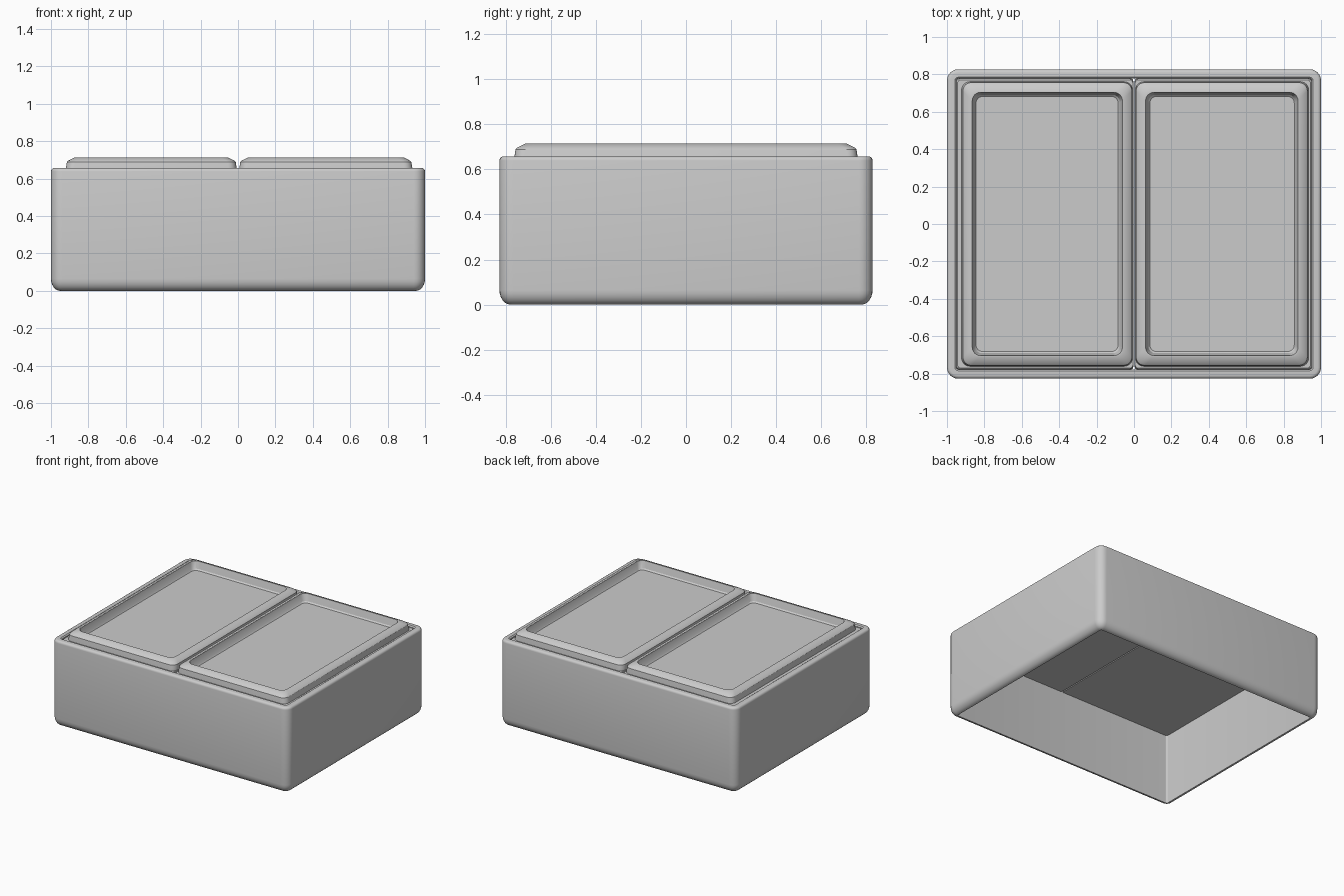
import bpy, bmesh, math

if "Cube" in bpy.data.objects:
    bpy.data.objects.remove(bpy.data.objects["Cube"])


def rounded_ring(bm, x0, x1, hy, r, z, seg=6):
    """One horizontal rounded-rectangle loop of vertices."""
    ring = []
    corners = [(x1 - r, hy - r, 0), (x0 + r, hy - r, 90),
               (x0 + r, -hy + r, 180), (x1 - r, -hy + r, 270)]
    for cx, cy, start in corners:
        for i in range(seg + 1):
            a = math.radians(start + 90 * i / seg)
            ring.append(bm.verts.new((cx + r * math.cos(a), cy + r * math.sin(a), z)))
    return ring


def loft(name, rings, closed=False):
    """Skin a stack of rings; either close it into a tube or cap both ends."""
    bm = bmesh.new()
    loops = [rounded_ring(bm, *ring) for ring in rings]
    pairs = list(zip(loops, loops[1:]))
    if closed:
        pairs.append((loops[-1], loops[0]))
    n = len(loops[0])
    for a, b in pairs:
        for i in range(n):
            j = (i + 1) % n
            bm.faces.new((a[i], a[j], b[j], b[i]))
    if not closed:
        bm.faces.new(loops[0][::-1])
        bm.faces.new(loops[-1])
    bmesh.ops.recalc_face_normals(bm, faces=bm.faces)
    mesh = bpy.data.meshes.new(name)
    bm.to_mesh(mesh)
    bm.free()
    obj = bpy.data.objects.new(name, mesh)
    bpy.context.collection.objects.link(obj)
    bpy.ops.object.select_all(action='DESELECT')
    obj.select_set(True)
    bpy.context.view_layer.objects.active = obj
    bpy.ops.object.shade_smooth_by_angle(angle=math.radians(30))
    return obj


# Open-bottomed box body: rounded foot, straight sides, small top rounding
HX, HY, TOP, WALL, FOOT = 1.0, 0.827, 0.657, 0.05, 0.065


def body_ring(inset, z, r=0.06):
    return (-HX + inset, HX - inset, HY - inset, r, z)


body = []
for k in range(7):
    a = math.radians(15 * k)
    body.append(body_ring(WALL * (1 - math.sin(a)), FOOT * (1 - math.cos(a)),
                          0.012 + 0.048 * math.sin(a)))
for k in range(5):
    a = math.radians(22.5 * k)
    inset = 0.018 * (1 - math.cos(a))
    body.append(body_ring(inset, TOP - 0.018 + 0.018 * math.sin(a), 0.06 - inset))
body.append(body_ring(WALL - 0.008, TOP, 0.02))
body.append(body_ring(WALL, TOP - 0.008, 0.012))
loft("box_body", body, closed=True)

# Lid profile: flange filling the opening, raised rim with sloped shoulder, recessed panel
lid = [
    (-0.950, -0.004, 0.777, 0.012, 0.540),
    (-0.950, -0.004, 0.777, 0.020, 0.640),
    (-0.944, -0.006, 0.771, 0.020, 0.646),
    (-0.922, -0.008, 0.761, 0.045, 0.646),
    (-0.920, -0.008, 0.760, 0.045, 0.658),
    (-0.915, -0.011, 0.756, 0.045, 0.688),
    (-0.908, -0.018, 0.749, 0.045, 0.696),
    (-0.873, -0.055, 0.712, 0.045, 0.714),
    (-0.865, -0.062, 0.704, 0.045, 0.714),
    (-0.852, -0.076, 0.691, 0.040, 0.662),
    (-0.845, -0.085, 0.682, 0.036, 0.653),
]
loft("left_lid", lid)
# the right lid is the mirrored profile, its raised part slightly further out
right = [(-x1, -x0 + (0.012 if i > 2 else 0), hy, r, z)
         for i, (x0, x1, hy, r, z) in enumerate(lid)]
loft("right_lid", right)
